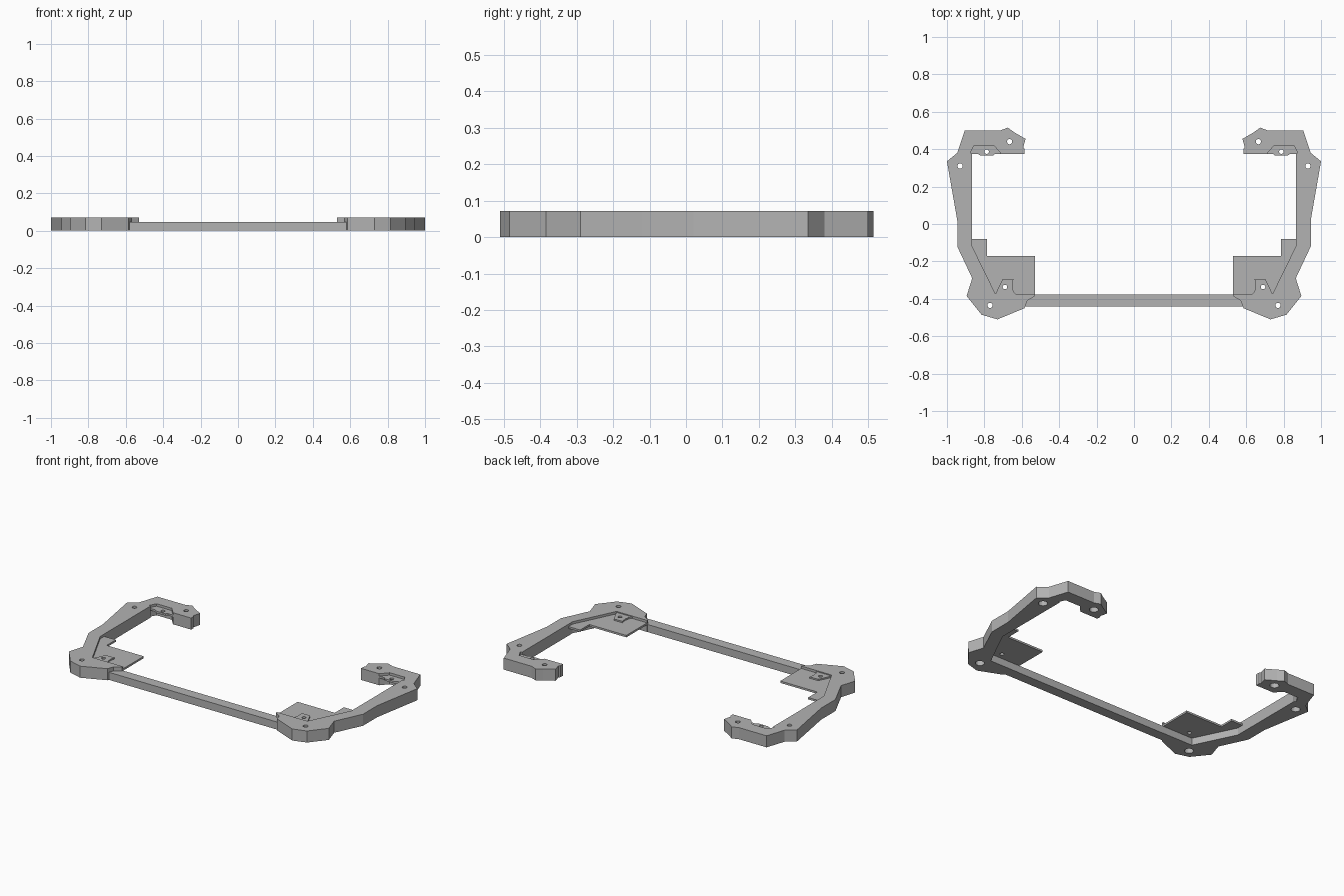
import bpy
import bmesh

cube = bpy.data.objects.get("Cube")
if cube:
    bpy.data.objects.remove(cube, do_unlink=True)

grey = bpy.data.materials.new("plain grey")
grey.use_nodes = True
colour = (0.45, 0.45, 0.45, 1)
grey.diffuse_color = colour
grey.node_tree.nodes["Principled BSDF"].inputs["Base Color"].default_value = colour

TOP = 0.072
LEDGE_LOW, LEDGE_TOP = 0.045, 0.057


def prism(name, outline, low, high, side=1):
    """Extrude a plan outline upward; side -1 mirrors it across x."""
    bm = bmesh.new()
    face = bm.faces.new([bm.verts.new((x * side, y, low)) for x, y in outline])
    new = bmesh.ops.extrude_face_region(bm, geom=[face])["geom"]
    bmesh.ops.translate(bm, vec=(0, 0, high - low),
                        verts=[v for v in new if isinstance(v, bmesh.types.BMVert)])
    bmesh.ops.recalc_face_normals(bm, faces=bm.faces)
    mesh = bpy.data.meshes.new(name)
    bm.to_mesh(mesh)
    bm.free()
    mesh.materials.append(grey)
    obj = bpy.data.objects.new(name, mesh)
    bpy.context.collection.objects.link(obj)
    return obj


def drill(obj, x, y, radius, low, high):
    """Cut a round hole with a hidden cylinder."""
    bpy.ops.mesh.primitive_cylinder_add(vertices=20, radius=radius, depth=high - low,
                                        location=(x, y, (low + high) / 2))
    cutter = bpy.context.object
    cutter.name = obj.name + "_hole_cutter"
    cutter.data.materials.append(grey)
    cutter.hide_render = True
    cutter.hide_viewport = True
    cut = obj.modifiers.new("hole", "BOOLEAN")
    cut.operation = "DIFFERENCE"
    cut.solver = "EXACT"
    cut.object = cutter


# Plan outlines for the left half
arm = [(.585, .375), (.585, .40), (.592, .41), (.58, .455), (.64, .49), (.675, .515),
       (.715, .50), (.905, .50), (.945, .38), (1, .335), (.945, .02), (.945, -.12),
       (.865, -.29), (.895, -.385), (.815, -.485), (.73, -.51), (.585, -.45),
       (.57, -.41), (.53, -.385), (.53, -.375), (.74, -.375), (.865, -.12),
       (.865, .375), (.875, .38), (.855, .42), (.75, .42), (.71, .375)]
plate = [(.53, -.378), (.745, -.378), (.87, -.125), (.87, -.08), (.785, -.08),
         (.785, -.17), (.53, -.17)]
pad = [(.63, -.377), (.742, -.377), (.703, -.295), (.645, -.295), (.65, -.33), (.645, -.36)]
ledge = [(.71, .375), (.745, .375), (.755, .365), (.82, .365), (.835, .375),
         (.868, .375), (.875, .38), (.855, .425), (.75, .425)]

for label, side in (("left", 1), ("right", -1)):
    # Full-height side arm with counterbored screw holes
    body = prism(label + "_arm", arm, 0, TOP, side)
    for x, y in ((.93, .31), (.665, .44), (.77, -.435)):
        drill(body, x * side, y, .014, -.01, .09)
        drill(body, x * side, y, .026, -.02, .035)

    # Thin corner plate and its raised screw pad
    corner = prism(label + "_corner_plate", plate, LEDGE_LOW, LEDGE_TOP, side)
    boss = prism(label + "_screw_pad", pad, LEDGE_TOP - .004, .066, side)
    # Recessed ledge inside the hook
    shelf = prism(label + "_hook_ledge", ledge, LEDGE_LOW, LEDGE_TOP, side)
    for part, x, y in ((corner, .69, -.337), (boss, .69, -.337), (shelf, .788, .387)):
        drill(part, x * side, y, .012, 0, .1)

# Low bar joining the two arms
prism("front_bar", [(-.6, -.44), (.6, -.44), (.6, -.376), (-.6, -.376)], 0, .047)
